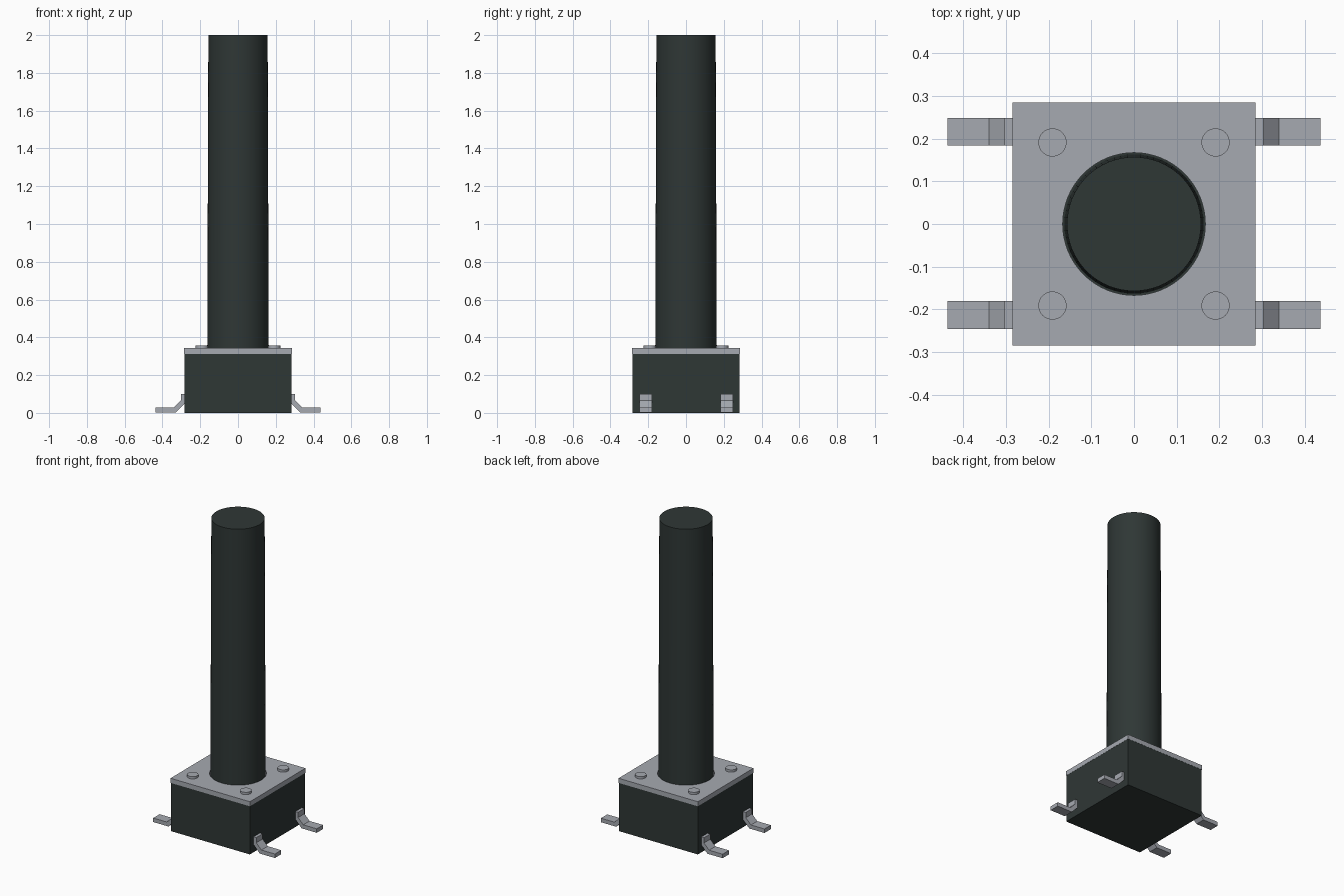
import bpy, bmesh, math
from mathutils import Matrix

cube = bpy.data.objects.get("Cube")
if cube:
    bpy.data.objects.remove(cube, do_unlink=True)


def material(name, rgb):
    m = bpy.data.materials.new(name)
    m.use_nodes = True
    m.diffuse_color = (*rgb, 1)
    m.node_tree.nodes["Principled BSDF"].inputs["Base Color"].default_value = (*rgb, 1)
    return m


plastic = material("dark plastic", (0.028, 0.038, 0.036))
metal = material("grey metal", (0.38, 0.40, 0.44))


def finish(bm, name, mat, smooth=False):
    bmesh.ops.recalc_face_normals(bm, faces=bm.faces)
    mesh = bpy.data.meshes.new(name)
    bm.to_mesh(mesh)
    bm.free()
    mesh.materials.append(mat)
    ob = bpy.data.objects.new(name, mesh)
    bpy.context.collection.objects.link(ob)
    if smooth:
        bpy.ops.object.select_all(action='DESELECT')
        ob.select_set(True)
        bpy.context.view_layer.objects.active = ob
        bpy.ops.object.shade_smooth_by_angle(angle=math.radians(35))
    return ob


def box(name, half, z0, z1, mat):
    bm = bmesh.new()
    bmesh.ops.create_cube(bm, size=1, matrix=Matrix.Translation((0, 0, (z0 + z1) / 2))
                          @ Matrix.Diagonal((2 * half, 2 * half, z1 - z0, 1)))
    return finish(bm, name, mat)


def cylinder(name, r0, r1, z0, z1, mat, x=0, y=0, sides=64):
    bm = bmesh.new()
    bmesh.ops.create_cone(bm, cap_ends=True, segments=sides, radius1=r0, radius2=r1,
                          depth=z1 - z0, matrix=Matrix.Translation((x, y, (z0 + z1) / 2)))
    return finish(bm, name, mat, smooth=True)


# Housing and the slightly tapered plunger
box("housing", 0.284, 0, 0.313, plastic)
cylinder("plunger", 0.163, 0.157, 0.30, 2.0, plastic)

# Cover plate with a round opening
plate = box("cover_plate", 0.285, 0.313, 0.343, metal)
cutter = cylinder("plate_cutter", 0.167, 0.167, 0.25, 0.4, metal)
cutter.hide_render = True
cut = plate.modifiers.new("opening", 'BOOLEAN')
cut.operation = 'DIFFERENCE'
cut.solver = 'EXACT'
cut.object = cutter
bpy.ops.object.select_all(action='DESELECT')
plate.select_set(True)
bpy.context.view_layer.objects.active = plate
bpy.ops.object.modifier_apply(modifier=cut.name)
bpy.data.objects.remove(cutter, do_unlink=True)

# Bent leg section, swept across the leg width
LEG = [(0.28, 0.10), (0.303, 0.10), (0.303, 0.066), (0.34, 0.029),
       (0.437, 0.029), (0.437, 0.003), (0.328, 0.003), (0.28, 0.052)]


def leg(name, sx, y):
    bm = bmesh.new()
    face = bm.faces.new([bm.verts.new((sx * x, y - 0.0325, z)) for x, z in LEG])
    swept = bmesh.ops.extrude_face_region(bm, geom=[face])["geom"]
    bmesh.ops.translate(bm, vec=(0, 0.065, 0),
                        verts=[v for v in swept if isinstance(v, bmesh.types.BMVert)])
    finish(bm, name, metal)


# Rivets and legs at the four corners
for side, sx in (("left", 1), ("right", -1)):
    for end, sy in (("front", -1), ("back", 1)):
        cylinder(f"rivet_{end}_{side}", 0.033, 0.033, 0.335, 0.358, metal,
                 sx * 0.191, sy * 0.191, 32)
        leg(f"leg_{end}_{side}", sx, 0.0015 + sy * 0.2145)
